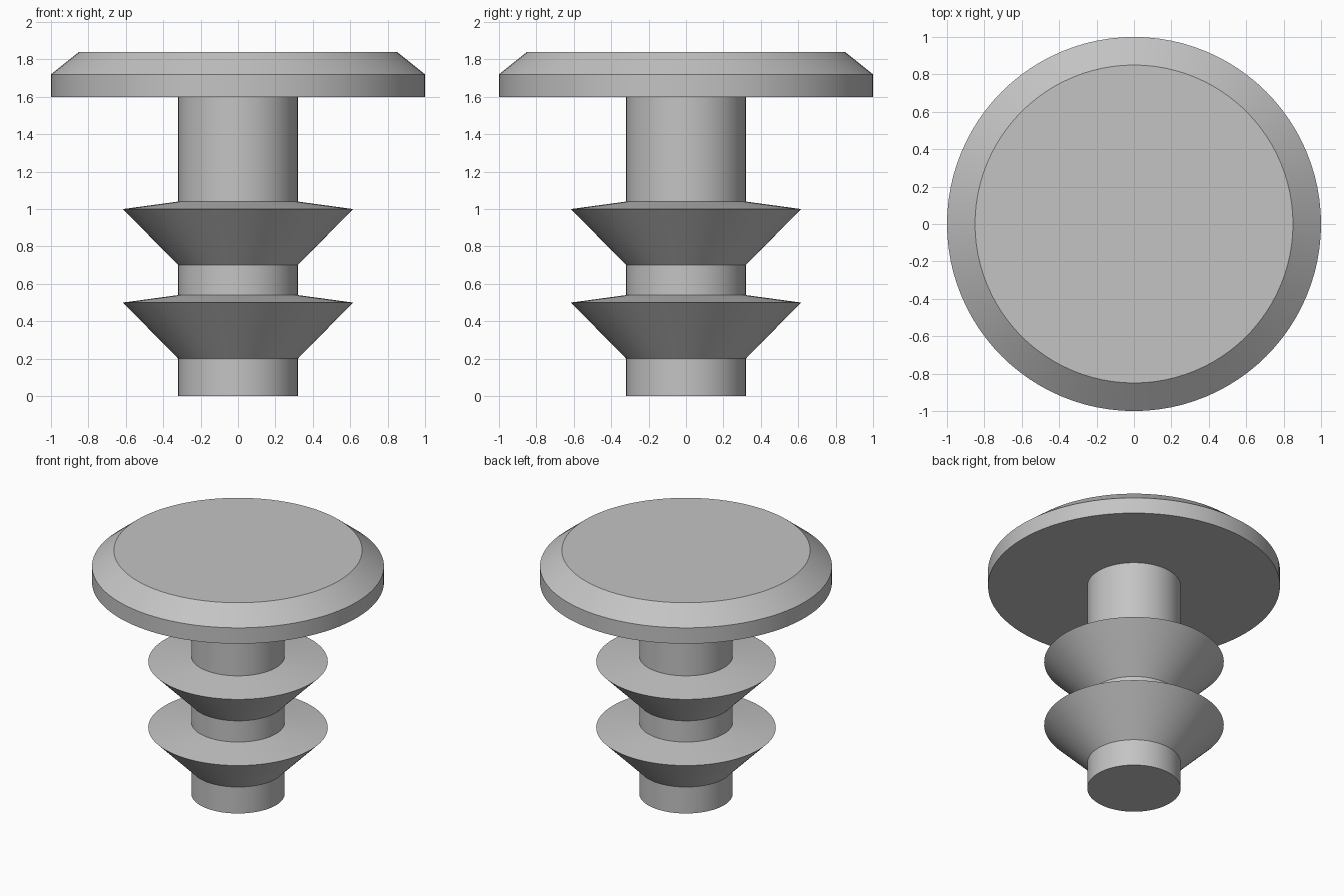
import bpy
import bmesh
from math import cos, sin, radians, tau

SEGMENTS = 96
SHAFT_R = 0.32
BARB_R = 0.615
HEAD_R = 1.0

cube = bpy.data.objects.get("Cube")
if cube:
    bpy.data.objects.remove(cube, do_unlink=True)

# One plain grey plastic
grey = bpy.data.materials.new("grey_plastic")
grey.use_nodes = True
colour = (0.55, 0.55, 0.55, 1.0)
grey.diffuse_color = colour
grey.node_tree.nodes["Principled BSDF"].inputs["Base Color"].default_value = colour


def lathe(name, profile, material):
    """Revolve (radius, z) points around z, bottom to top, and cap both ends."""
    bm = bmesh.new()
    angles = [tau * i / SEGMENTS for i in range(SEGMENTS)]
    rings = [[bm.verts.new((r * cos(a), r * sin(a), z)) for a in angles]
             for r, z in profile]
    for low, high in zip(rings, rings[1:]):
        for i in range(SEGMENTS):
            j = (i + 1) % SEGMENTS
            bm.faces.new((low[i], low[j], high[j], high[i]))
    bm.faces.new(list(reversed(rings[0])))
    bm.faces.new(rings[-1])
    bmesh.ops.recalc_face_normals(bm, faces=bm.faces)
    mesh = bpy.data.meshes.new(name)
    bm.to_mesh(mesh)
    bm.free()
    mesh.materials.append(material)
    obj = bpy.data.objects.new(name, mesh)
    bpy.context.collection.objects.link(obj)
    bpy.ops.object.select_all(action="DESELECT")
    obj.select_set(True)
    bpy.context.view_layer.objects.active = obj
    bpy.ops.object.shade_smooth_by_angle(angle=radians(30))
    return obj


# Shaft foot
profile = [(SHAFT_R, 0.0)]

# Two flared barbs along the shaft
for base in (0.2, 0.7):
    profile += [(SHAFT_R, base), (BARB_R, base + 0.3), (SHAFT_R, base + 0.34)]

# Wide head with a chamfered rim
profile += [(SHAFT_R, 1.6), (HEAD_R, 1.6), (HEAD_R, 1.72), (0.85, 1.84)]

lathe("push_in_fastener", profile, grey)
